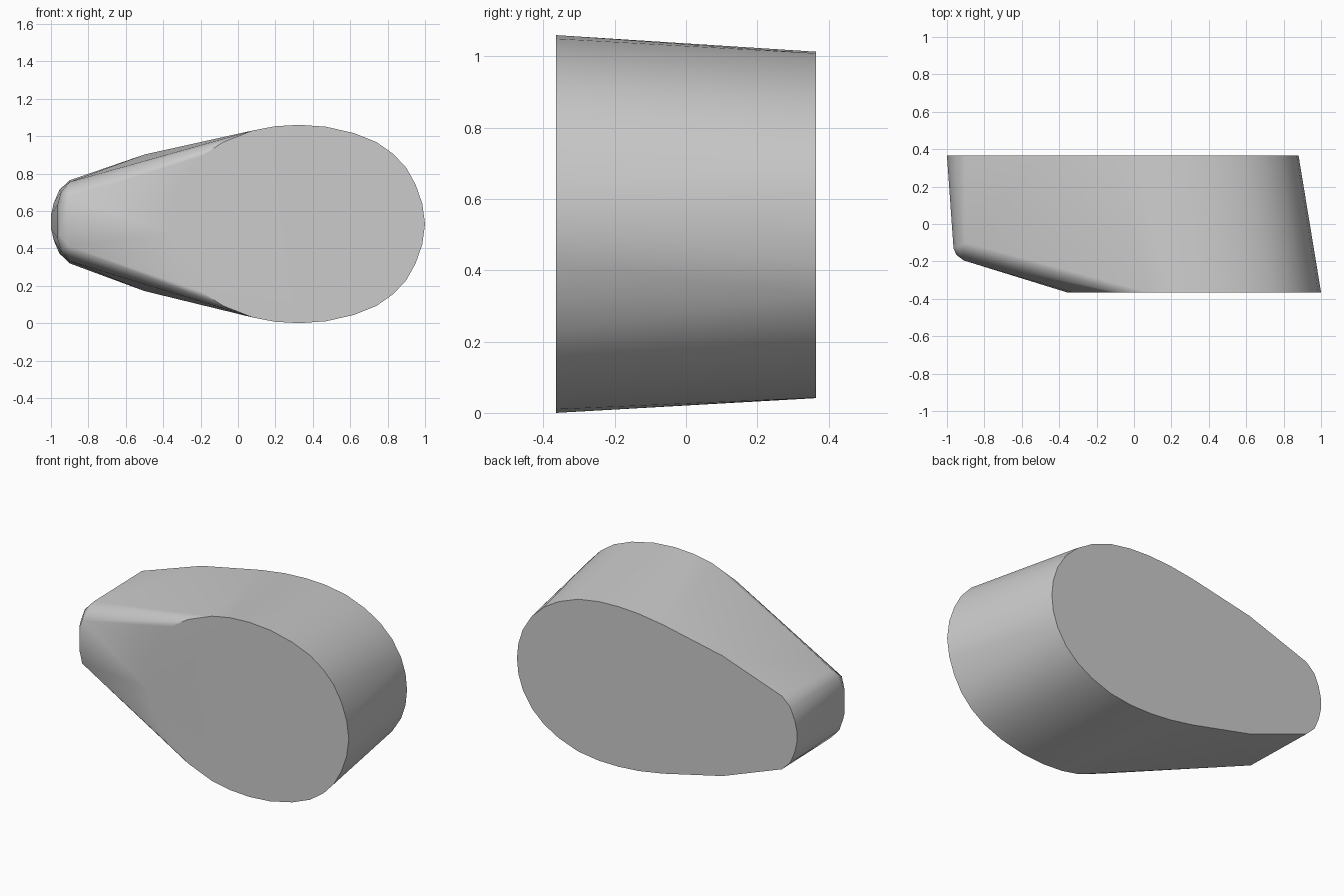
import bpy, bmesh, math

cube = bpy.data.objects.get("Cube")
if cube:
    bpy.data.objects.remove(cube, do_unlink=True)

gray = bpy.data.materials.new("light gray")
gray.use_nodes = True
color = (0.6, 0.6, 0.6, 1)
gray.diffuse_color = color
gray.node_tree.nodes["Principled BSDF"].inputs["Base Color"].default_value = color


def mirrored(half, y, mid):
    """Points of a cross-section: (x, half height) mirrored about z = mid."""
    return [(x, y, mid(x) + s * h) for x, h in half for s in (1, -1)]


# Cross-section on the flat back
back = [(-1, .035), (-.985, .1), (-.955, .17), (-.9, .222), (-.5, .365),
        (-.1, .452), (.06, .477), (.2, .486), (.33, .483), (.47, .462), (.6, .414),
        (.7, .355), (.78, .28), (.84, .185), (.87, .095), (.88, 0)]
# Cross-section on the flat front, rounded at both ends
front = [(-.36, .05), (-.33, .17), (-.27, .28), (-.2, .36), (-.08, .437),
         (.08, .5), (.2, .523), (.33, .53), (.47, .52), (.62, .486), (.74, .438),
         (.83, .375), (.9, .3), (.95, .21), (.985, .11), (1, 0)]

points = mirrored(back, .365, lambda x: .53 - .013 * x)
points += mirrored(front, -.365, lambda x: .53)
# Narrow end: outer rim and the start of the sloping front
for x, y, h in [(-.965, -.13, .09), (-.945, -.12, .16), (-.9, -.1, .212),
                (-.95, -.165, .07), (-.91, -.195, .13)]:
    points += mirrored([(x, h)], y, lambda x: .543)

# The tapered block is the hull around its sections
bm = bmesh.new()
for p in points:
    bm.verts.new(p)
result = bmesh.ops.convex_hull(bm, input=bm.verts[:])
loose = [v for v in bm.verts if not v.link_faces]
bmesh.ops.delete(bm, geom=loose, context='VERTS')
bmesh.ops.dissolve_limit(bm, angle_limit=math.radians(.5),
                         verts=bm.verts[:], edges=bm.edges[:])
bmesh.ops.recalc_face_normals(bm, faces=bm.faces[:])
mesh = bpy.data.meshes.new("tapered_block")
bm.to_mesh(mesh)
bm.free()
mesh.materials.append(gray)
block = bpy.data.objects.new("tapered_block", mesh)
bpy.context.collection.objects.link(block)

# Smooth sides with crisp cap edges
bpy.ops.object.select_all(action='DESELECT')
block.select_set(True)
bpy.context.view_layer.objects.active = block
bpy.ops.object.shade_smooth_by_angle(angle=math.radians(35))
weighted = block.modifiers.new("even_shading", 'WEIGHTED_NORMAL')
weighted.keep_sharp = True
